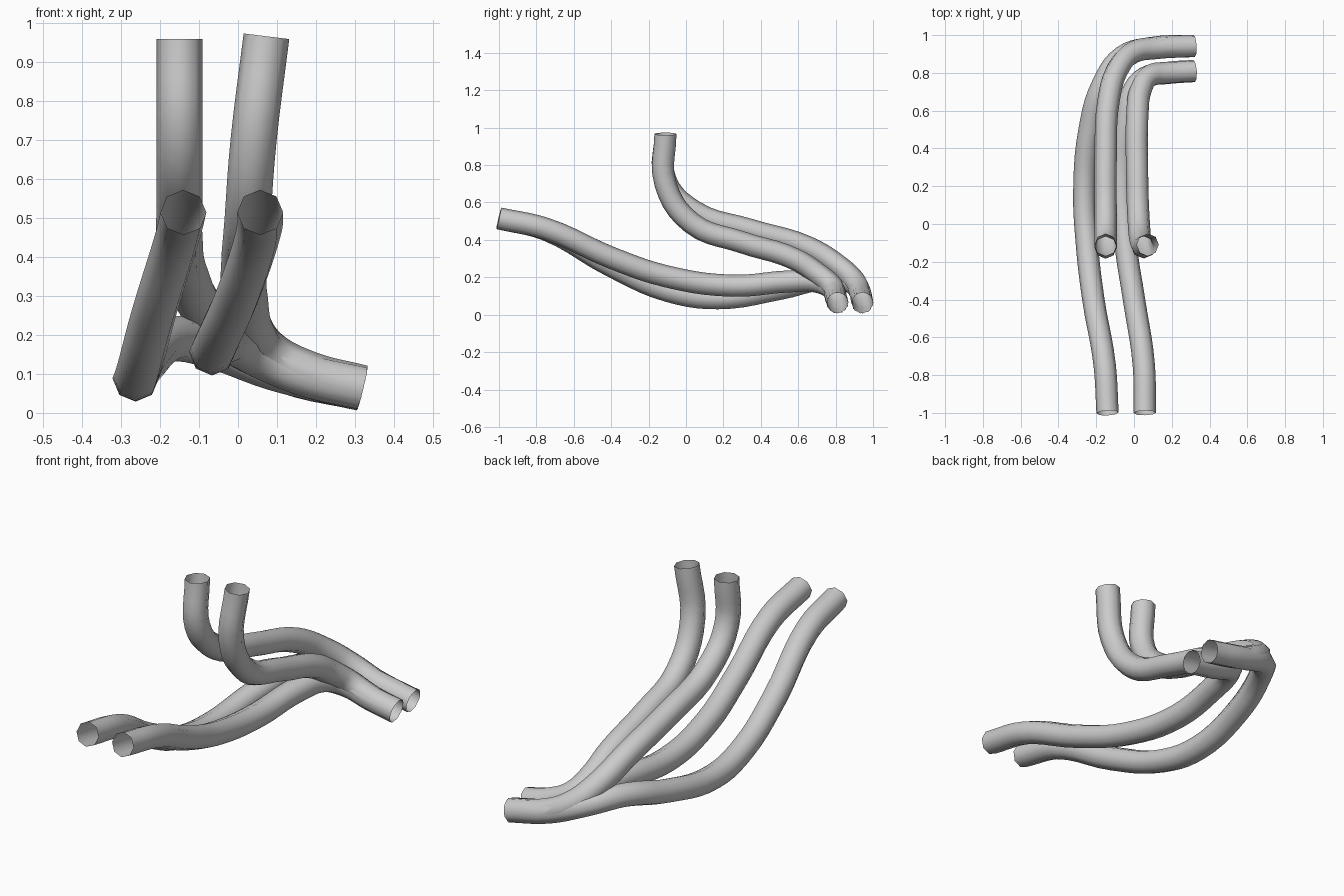
import bpy

if "Cube" in bpy.data.objects:
    bpy.data.objects.remove(bpy.data.objects["Cube"])

RADIUS = 0.059


def pipe(name, points, outlet_y):
    """Open eight-sided tube along a smooth path, ending at the side outlet."""
    # Every pipe runs out level towards +x
    points = points + [(.318, outlet_y, .064)]
    curve = bpy.data.curves.new(name, "CURVE")
    curve.dimensions = "3D"
    curve.resolution_u = 5
    curve.bevel_depth = RADIUS
    curve.bevel_resolution = 2
    curve.use_fill_caps = False
    spline = curve.splines.new("BEZIER")
    spline.bezier_points.add(len(points) - 1)
    for bp, co in zip(spline.bezier_points, points):
        bp.co = co
        bp.handle_left_type = bp.handle_right_type = "AUTO"
    obj = bpy.data.objects.new(name, curve)
    bpy.context.collection.objects.link(obj)
    obj.select_set(True)
    bpy.context.view_layer.objects.active = obj


# Upper pipes: drop from a vertical inlet, sweep back, turn to the side
pipe("upper_pipe_left", [
    (-.15, -.11, .96), (-.15, -.11, .72), (-.15, .04, .555), (-.15, .35, .452),
    (-.135, .65, .362), (-.08, .83, .25), (.0, .91, .17), (.12, .932, .11)], .943)
pipe("upper_pipe_right", [
    (.073, -.11, .967), (.04, -.11, .7), (.024, .03, .49), (.016, .3, .387),
    (.018, .58, .298), (.035, .71, .215), (.08, .782, .152), (.18, .8, .1)], .81)

# Lower pipes: run back from the front, dip, rise and merge into the outlets
pipe("lower_pipe_left", [
    (-.14, -1.0, .515), (-.155, -.75, .455), (-.215, -.4, .26), (-.25, -.1, .128),
    (-.263, .17, .088), (-.235, .5, .138), (-.165, .74, .19), (-.06, .885, .17),
    (.1, .933, .113)], .943)
pipe("lower_pipe_right", [
    (.057, -1.0, .515), (.052, -.75, .46), (0, -.4, .305), (-.045, -.1, .204),
    (-.066, .25, .155), (-.045, .55, .178), (-.01, .69, .178), (.06, .775, .142),
    (.18, .8, .095)], .81)

# Turn the curves into smooth meshes
bpy.ops.object.convert(target="MESH")
bpy.ops.object.shade_smooth()
